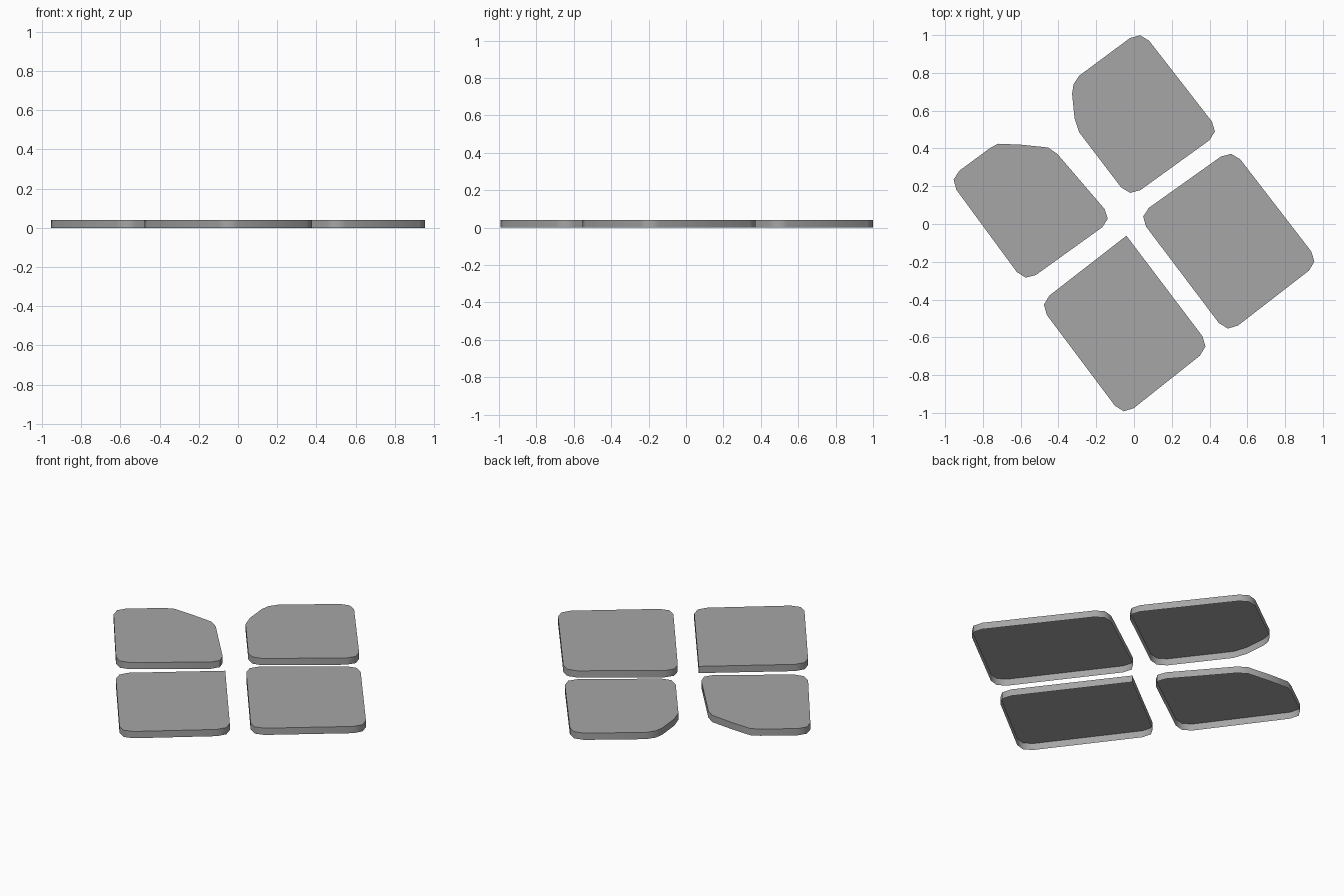
import bpy, bmesh, math
from mathutils import Vector

cube = bpy.data.objects.get("Cube")
if cube:
    bpy.data.objects.remove(cube, do_unlink=True)

HEIGHT = 0.04
CUT = 0.072

grey = bpy.data.materials.new("mid grey")
grey.use_nodes = True
colour = (0.38, 0.38, 0.38, 1)
grey.diffuse_color = colour
grey.node_tree.nodes["Principled BSDF"].inputs["Base Color"].default_value = colour


def rounded_outline(rounded, corners):
    """Replace each corner whose index is in rounded by a three-point arc."""
    points = [Vector(c) for c in corners]
    outline = []
    for i, corner in enumerate(points):
        if i not in rounded:
            outline.append(corner)
            continue
        before = corner + (points[i - 1] - corner).normalized() * CUT
        after = corner + (points[(i + 1) % len(points)] - corner).normalized() * CUT
        middle = corner.lerp((before + after) / 2, 0.56)
        outline += [before, middle, after]
    return outline


def add_plate(name, rounded, corners):
    """Thin cap with side walls and an open underside."""
    outline = rounded_outline(rounded, corners)
    bm = bmesh.new()
    top = [bm.verts.new((p.x, p.y, HEIGHT)) for p in outline]
    low = [bm.verts.new((p.x, p.y, 0)) for p in outline]
    cap = bm.faces.new(top)
    for i in range(len(outline)):
        j = (i + 1) % len(outline)
        bm.faces.new((top[j], top[i], low[i], low[j]))
    cap.normal_update()
    if cap.normal.z < 0:
        bmesh.ops.reverse_faces(bm, faces=bm.faces[:])
    mesh = bpy.data.meshes.new(name)
    bm.to_mesh(mesh)
    bm.free()
    mesh.materials.append(grey)
    plate = bpy.data.objects.new(name, mesh)
    bpy.context.collection.objects.link(plate)
    bpy.ops.object.select_all(action="DESELECT")
    plate.select_set(True)
    bpy.context.view_layer.objects.active = plate
    bpy.ops.object.shade_smooth_by_angle(angle=math.radians(50))


# Plain rectangular plate
add_plate("left_plate", {0, 1, 2, 3},
          [(0.519, 0.399), (0.983, -0.203), (0.493, -0.582), (0.02, 0.044)])

# Plate with one square corner
add_plate("front_plate", {1, 2, 3},
          [(-0.04, -0.062), (0.406, -0.652), (-0.058, -1.02), (-0.505, -0.423)])

# Plates with a bowed outer edge
add_plate("back_plate", {0, 1, 2},
          [(0.036, 1.027), (0.457, 0.485), (-0.025, 0.137), (-0.29, 0.485),
           (-0.315, 0.56), (-0.328, 0.69), (-0.32, 0.74), (-0.29, 0.785)])
add_plate("right_plate", {0, 1, 2},
          [(-0.109, 0.025), (-0.578, -0.312), (-0.983, 0.239), (-0.765, 0.4),
           (-0.72, 0.425), (-0.6, 0.42), (-0.455, 0.405), (-0.405, 0.37)])
